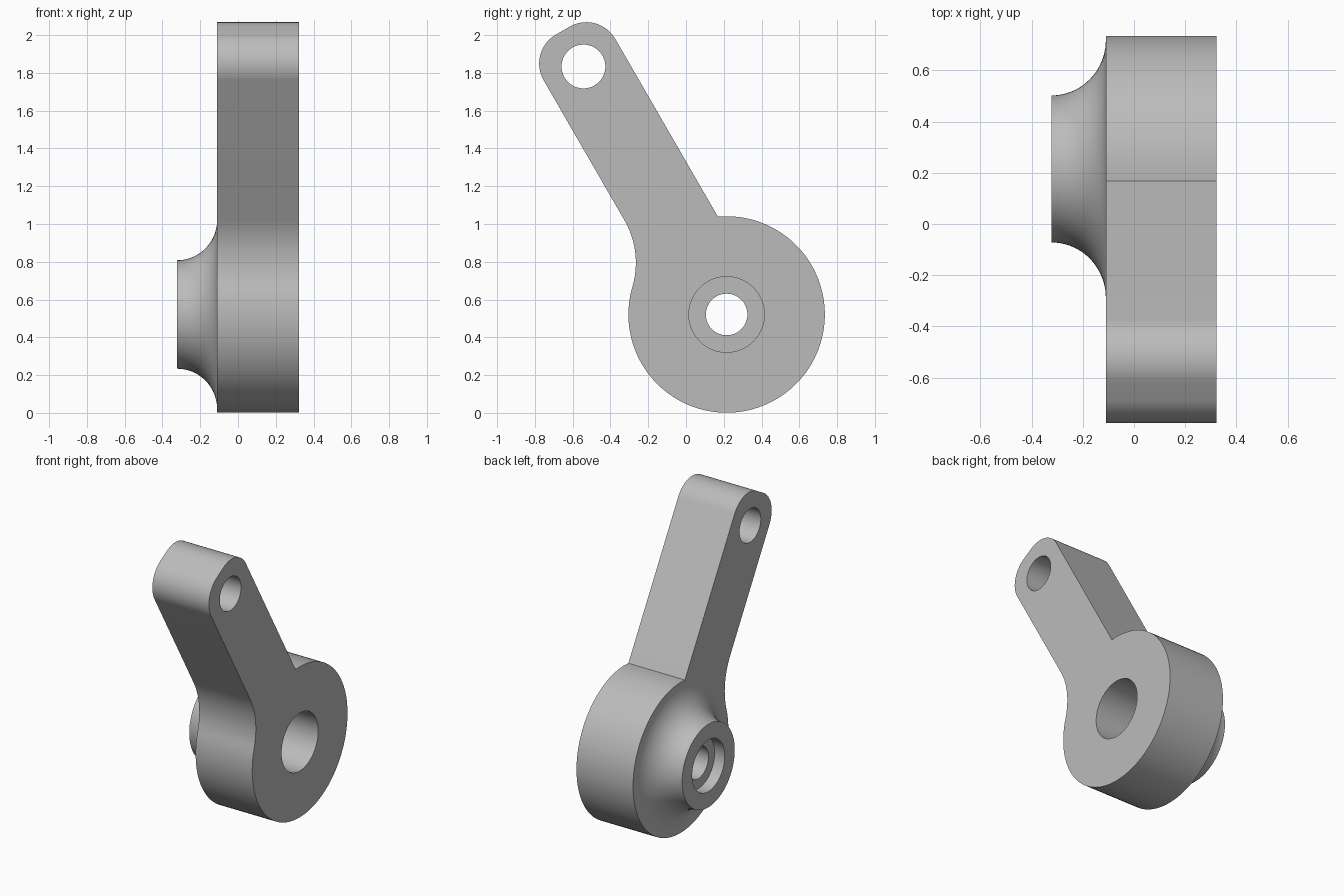
import bpy, bmesh
from math import sin, cos, pi, radians, degrees, atan2, sqrt
from mathutils import Matrix, Vector

if "Cube" in bpy.data.objects:
    bpy.data.objects.remove(bpy.data.objects["Cube"])

# Main dimensions (profile plane is y, z)
HUB, HUB_R = Vector((0.215, 0.521)), 0.52
HALF_W, ARM_LEN, CORNER_R, FILLET_R = 0.219, 1.443, 0.177, 0.45
X_BOSS, X_BACK, X_FACE = -0.322, -0.11, 0.322
BORE_R, LEDGE_R, BOSS_BORE_R, PIN_R = 0.2, 0.11, 0.178, 0.116
across = Vector((cos(radians(30)), sin(radians(30))))
along = Vector((-across.y, across.x))

steel = bpy.data.materials.new("plain grey")
steel.use_nodes = True
grey = (0.5, 0.5, 0.5, 1)
steel.diffuse_color = grey
steel.node_tree.nodes["Principled BSDF"].inputs["Base Color"].default_value = grey


def arc(center, radius, start, end, steps):
    """Points on an arc, angles in degrees."""
    angles = [radians(start + (end - start) * i / steps) for i in range(steps + 1)]
    return [center + radius * Vector((cos(a), sin(a))) for a in angles]


def circle(center, radius, steps=64):
    return arc(center, radius, 0, 360, steps)[:-1]


def finish(name, bm):
    mesh = bpy.data.meshes.new(name)
    bm.to_mesh(mesh)
    bm.free()
    mesh.materials.append(steel)
    obj = bpy.data.objects.new(name, mesh)
    bpy.context.collection.objects.link(obj)
    bpy.ops.object.select_all(action='DESELECT')
    obj.select_set(True)
    bpy.context.view_layer.objects.active = obj
    bpy.ops.object.shade_smooth_by_angle(angle=radians(25))
    return obj


# Lever outline: round hub, arm with rounded end, fillet on one side
fillet_n = -HALF_W - FILLET_R
fillet_d = sqrt((HUB_R + FILLET_R) ** 2 - fillet_n ** 2)
fillet = HUB + across * fillet_n + along * fillet_d
to_fillet = degrees(atan2(fillet.y - HUB.y, fillet.x - HUB.x))
meet = HUB + across * HALF_W + along * sqrt(HUB_R ** 2 - HALF_W ** 2)
to_meet = degrees(atan2(meet.y - HUB.y, meet.x - HUB.x))
tip = HUB + along * (ARM_LEN + 0.292 - CORNER_R)
tip_right = tip + across * (HALF_W - CORNER_R)
tip_left = tip - across * (HALF_W - CORNER_R)
outline = (arc(HUB, HUB_R, to_fillet, 360 + to_meet, 96)
           + arc(tip_right, CORNER_R, 30, 120, 20)
           + arc(tip_left, CORNER_R, 120, 210, 20)
           + arc(fillet, FILLET_R, 30, to_fillet - 180, 20)[:-1])
pin = tip + along * (CORNER_R - HALF_W)

# Lever body: outline with two holes, extruded sideways
bm = bmesh.new()
edges = []
for loop in (outline, circle(HUB, BORE_R), circle(pin, PIN_R)):
    verts = [bm.verts.new((X_BACK, p.x, p.y)) for p in loop]
    edges += [bm.edges.new((v, verts[i - 1])) for i, v in enumerate(verts)]
bmesh.ops.triangle_fill(bm, edges=edges, use_beauty=True)
top = bmesh.ops.extrude_face_region(bm, geom=bm.faces[:])["geom"]
bmesh.ops.translate(bm, vec=(X_FACE - X_BACK, 0, 0),
                    verts=[v for v in top if isinstance(v, bmesh.types.BMVert)])
bmesh.ops.recalc_face_normals(bm, faces=bm.faces[:])
bmesh.ops.dissolve_limit(bm, angle_limit=radians(0.1), verts=bm.verts[:], edges=bm.edges[:])
finish("lever_body", bm)

# Flared boss with a stepped bore, turned around the hub axis
flare = X_BACK - X_BOSS
profile = [Vector((X_BOSS + flare * sin(t), 0.504 - 0.217 * cos(t)))
           for t in [pi / 2 * (1 - i / 20) for i in range(21)]]
profile += [Vector(p) for p in ((X_BOSS, BOSS_BORE_R), (X_BOSS + 0.077, BOSS_BORE_R),
                                (X_BOSS + 0.077, LEDGE_R), (X_BACK, LEDGE_R), (X_BACK, BORE_R))]
bm = bmesh.new()
verts = [bm.verts.new((p.x, HUB.x, HUB.y + p.y)) for p in profile]
geom = verts + [bm.edges.new(pair) for pair in zip(verts, verts[1:])]
bmesh.ops.spin(bm, geom=geom, cent=(0, HUB.x, HUB.y), axis=(1, 0, 0),
               angle=2 * pi, steps=64, use_merge=True)
bmesh.ops.remove_doubles(bm, verts=bm.verts[:], dist=0.0001)
bmesh.ops.recalc_face_normals(bm, faces=bm.faces[:])
# An open shell may come out reversed: the end ring must look outward
end = min(bm.faces, key=lambda f: f.calc_center_median().x)
if end.normal.x > 0:
    bmesh.ops.reverse_faces(bm, faces=bm.faces[:])
finish("flared_boss", bm)
